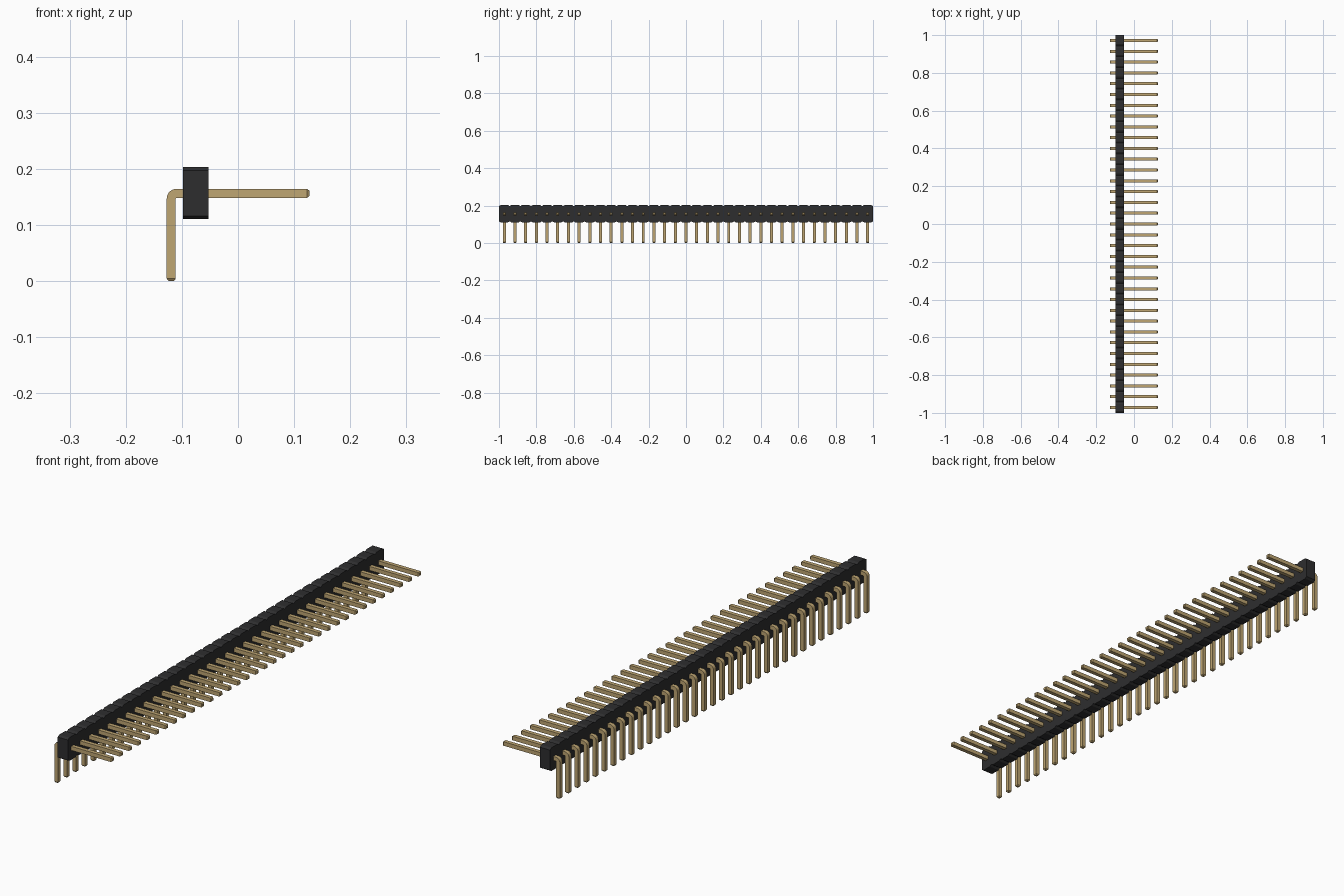
import bpy, bmesh, math
from mathutils import Vector

cube = bpy.data.objects.get("Cube")
if cube:
    bpy.data.objects.remove(cube, do_unlink=True)

COUNT = 35
PITCH = 2 / COUNT
HALF = 0.008                      # half thickness of a pin
PIN_Z = 0.156                     # height of the horizontal legs
LEG_X = -0.119                    # position of the vertical legs
TIP_X = 0.127


def make_material(name, rgb, roughness):
    mat = bpy.data.materials.new(name)
    mat.use_nodes = True
    mat.diffuse_color = (*rgb, 1)
    bsdf = mat.node_tree.nodes["Principled BSDF"]
    bsdf.inputs["Base Color"].default_value = (*rgb, 1)
    bsdf.inputs["Roughness"].default_value = roughness
    return mat


def finish(name, bm, mat):
    bmesh.ops.recalc_face_normals(bm, faces=bm.faces)
    mesh = bpy.data.meshes.new(name)
    bm.to_mesh(mesh)
    bm.free()
    mesh.materials.append(mat)
    obj = bpy.data.objects.new(name, mesh)
    bpy.context.collection.objects.link(obj)
    return obj


black = make_material("black plastic", (0.027, 0.027, 0.028), 0.6)
gold = make_material("dull gold", (0.52, 0.38, 0.17), 0.5)

# Housing: notched outline in the y-z plane, extruded along x
X0, X1, Z0, Z1 = -0.098, -0.053, 0.11, 0.203
CUT_Y, CUT_Z = 0.009, 0.006
top, bottom = [], []
for i in range(COUNT):
    a, b = -1 + i * PITCH, -1 + (i + 1) * PITCH
    for y, inset in ((a, CUT_Z), (a + CUT_Y, 0), (b - CUT_Y, 0)):
        top.append((X0, y, Z1 - inset))
        bottom.append((X0, y, Z0 + inset))
top.append((X0, 1, Z1 - CUT_Z))
bottom.append((X0, 1, Z0 + CUT_Z))

bm = bmesh.new()
upper = [bm.verts.new(p) for p in top]
lower = [bm.verts.new(p) for p in bottom]
# One octagonal face per pin position
faces = [bm.faces.new(lower[k:k + 4] + upper[k:k + 4][::-1])
         for k in range(0, COUNT * 3, 3)]
result = bmesh.ops.extrude_face_region(bm, geom=faces, use_keep_orig=True)
moved = [v for v in result["geom"] if isinstance(v, bmesh.types.BMVert)]
bmesh.ops.translate(bm, verts=moved, vec=(X1 - X0, 0, 0))
finish("housing", bm, black)

# Pin: square sections swept up the leg, round the bend and out to the tip
TAPER, TIP_HALF, INNER = 0.004, 0.005, 0.001
bend = Vector((LEG_X + HALF + INNER, 0, PIN_Z - HALF - INNER))
left, up = Vector((-1, 0, 0)), Vector((0, 0, 1))
sections = [(Vector((LEG_X, 0, 0)), left, TIP_HALF),
            (Vector((LEG_X, 0, TAPER)), left, HALF)]
STEPS = 6
for s in range(STEPS + 1):
    t = s / STEPS * math.pi / 2
    out = left * math.cos(t) + up * math.sin(t)
    sections.append((bend + out * (HALF + INNER), out, HALF))
sections += [(Vector((TIP_X - TAPER, 0, PIN_Z)), up, HALF),
             (Vector((TIP_X, 0, PIN_Z)), up, TIP_HALF)]

bm = bmesh.new()
side = Vector((0, 1, 0))
rings = [[bm.verts.new(c + out * (u * h) + side * (v * h))
          for u, v in ((-1, -1), (1, -1), (1, 1), (-1, 1))]
         for c, out, h in sections]
for a, b in zip(rings, rings[1:]):
    for k in range(4):
        n = (k + 1) % 4
        bm.faces.new((a[k], a[n], b[n], b[k]))
bm.faces.new(rings[0])
bm.faces.new(rings[-1])
pins = finish("pins", bm, gold)
pins.location.y = -1 + PITCH / 2

# Repeat the pin along the housing
array = pins.modifiers.new("row", "ARRAY")
array.count = COUNT
array.use_relative_offset = False
array.use_constant_offset = True
array.constant_offset_displace = (0, PITCH, 0)

# Smooth bends, crisp edges
bpy.ops.object.select_all(action="DESELECT")
pins.select_set(True)
bpy.context.view_layer.objects.active = pins
bpy.ops.object.shade_smooth_by_angle(angle=math.radians(30))
